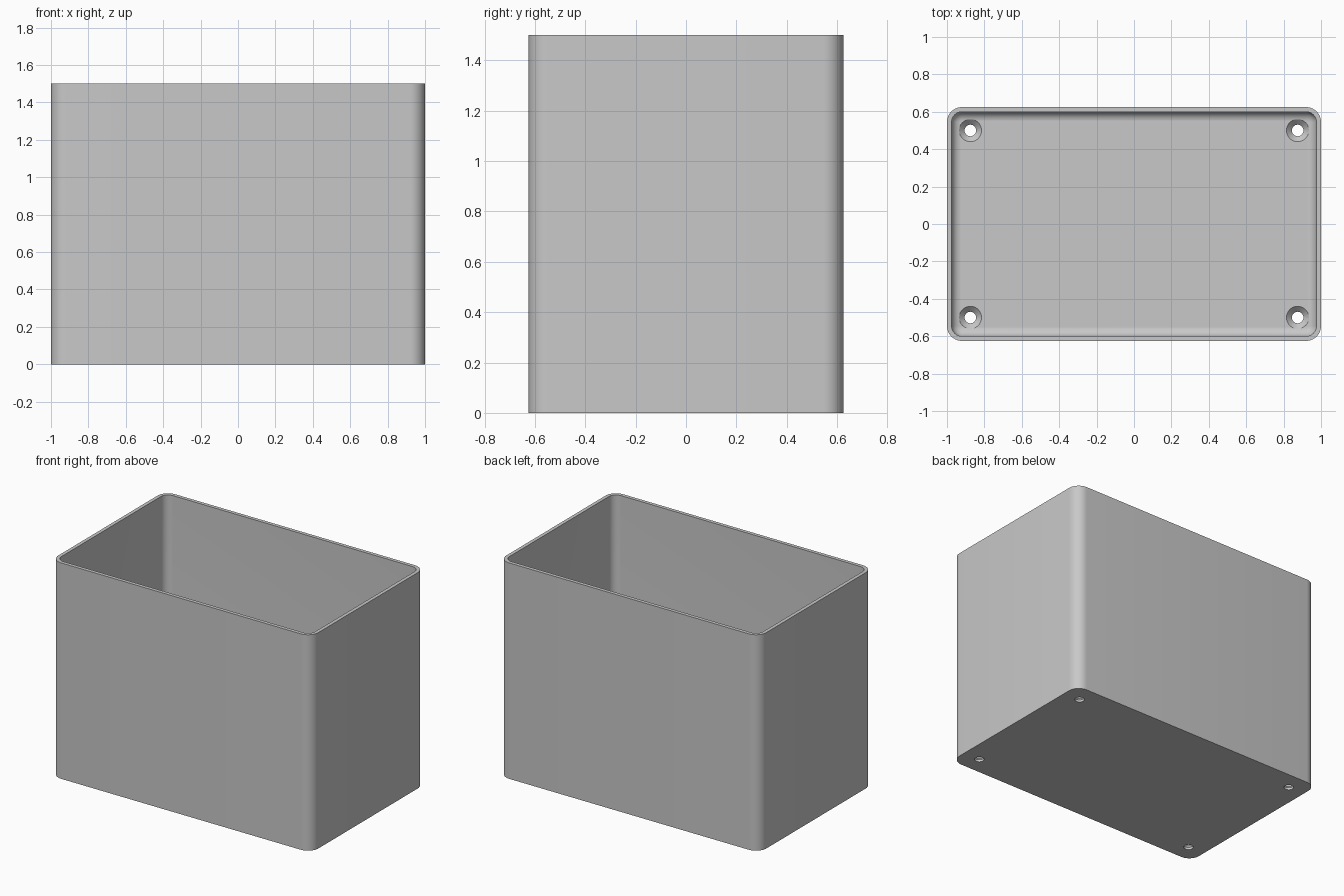
import bpy
import bmesh
from math import cos, sin, pi, radians

if "Cube" in bpy.data.objects:
    bpy.data.objects.remove(bpy.data.objects["Cube"])

WIDTH, DEPTH, HEIGHT = 2.0, 1.25, 1.5
WALL, FLOOR, CORNER, FILLET = 0.025, 0.045, 0.08, 0.05
SEGMENTS = 10

grey = bpy.data.materials.new("plain grey")
grey.use_nodes = True
colour = (0.58, 0.58, 0.58, 1)
grey.diffuse_color = colour
grey.node_tree.nodes["Principled BSDF"].inputs["Base Color"].default_value = colour


def rounded_loop(inset, z):
    """Points of a rounded rectangle, inset from the outer wall."""
    radius = CORNER - inset
    cx, cy = WIDTH / 2 - CORNER, DEPTH / 2 - CORNER
    points = []
    for quarter, (sx, sy) in enumerate([(1, 1), (-1, 1), (-1, -1), (1, -1)]):
        for i in range(SEGMENTS + 1):
            a = (quarter + i / SEGMENTS) * pi / 2
            points.append((sx * cx + radius * cos(a), sy * cy + radius * sin(a), z))
    return points


def circle_loop(x, y, radius, z, sides=32):
    return [(x + radius * cos(2 * pi * i / sides),
             y + radius * sin(2 * pi * i / sides), z) for i in range(sides)]


def loft(name, loops):
    """Closed solid skinned through loops, capped at both ends."""
    bm = bmesh.new()
    rings = [[bm.verts.new(p) for p in loop] for loop in loops]
    for low, high in zip(rings, rings[1:]):
        for i in range(len(low)):
            j = (i + 1) % len(low)
            bm.faces.new((low[i], low[j], high[j], high[i]))
    bm.faces.new(rings[0][::-1])
    bm.faces.new(rings[-1])
    bmesh.ops.recalc_face_normals(bm, faces=bm.faces)
    mesh = bpy.data.meshes.new(name)
    bm.to_mesh(mesh)
    bm.free()
    mesh.materials.append(grey)
    obj = bpy.data.objects.new(name, mesh)
    bpy.context.collection.objects.link(obj)
    return obj


# Open box: outer wall, rim, inner wall, floor fillet
loops = [rounded_loop(0, 0), rounded_loop(0, HEIGHT), rounded_loop(WALL, HEIGHT)]
for i in range(SEGMENTS + 1):
    a = i / SEGMENTS * pi / 2
    loops.append(rounded_loop(WALL + FILLET * (1 - cos(a)),
                              FLOOR + FILLET * (1 - sin(a))))
box = loft("open_box", loops)

# Countersunk screw holes in the floor corners
HOLE, SINK = 0.031, 0.06
for sx in (-1, 1):
    for sy in (-1, 1):
        x, y = sx * 0.875, sy * 0.5
        cutter = loft("hole_cutter", [
            circle_loop(x, y, HOLE, -0.1),
            circle_loop(x, y, HOLE, FLOOR - (SINK - HOLE)),
            circle_loop(x, y, SINK, FLOOR),
            circle_loop(x, y, SINK, FLOOR + 0.1)])
        cutter.hide_render = True
        bpy.ops.object.select_all(action='DESELECT')
        bpy.context.view_layer.objects.active = box
        box.select_set(True)
        cut = box.modifiers.new("screw_hole", 'BOOLEAN')
        cut.operation = 'DIFFERENCE'
        cut.solver = 'EXACT'
        cut.object = cutter
        bpy.ops.object.modifier_apply(modifier=cut.name)
        bpy.data.objects.remove(cutter)

bpy.ops.object.shade_smooth_by_angle(angle=radians(30))
